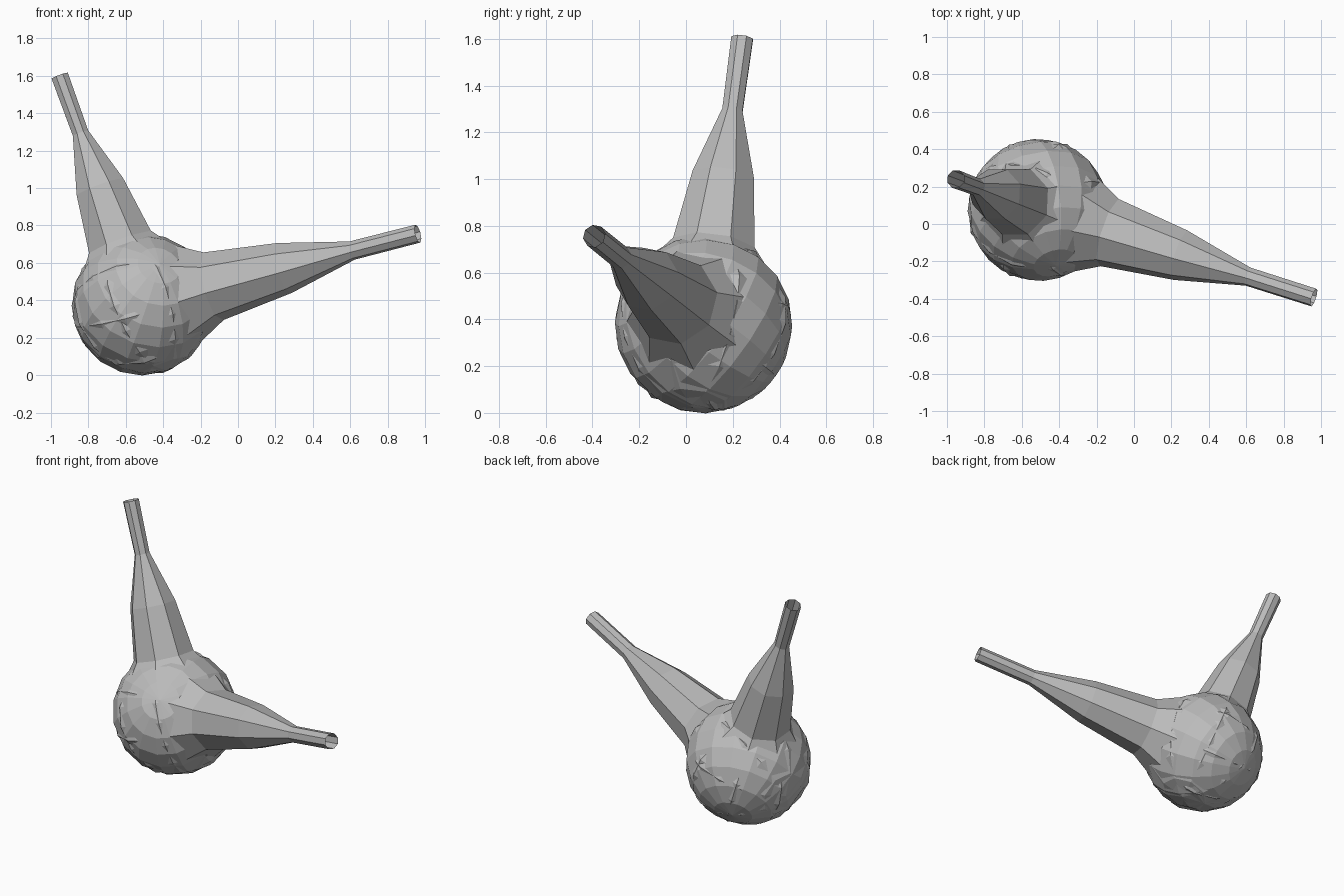
import bpy, bmesh, math
from mathutils import Vector

old = bpy.data.objects.get("Cube")
if old:
    bpy.data.objects.remove(old, do_unlink=True)

CENTRE = Vector((-0.51, 0.075, 0.378))
RADIUS = 0.38

# One plain grey for everything
grey = bpy.data.materials.new("plain_grey")
grey.use_nodes = True
grey.diffuse_color = (0.5, 0.5, 0.5, 1)
grey.node_tree.nodes["Principled BSDF"].inputs["Base Color"].default_value = (0.5, 0.5, 0.5, 1)


def finish(bm, name):
    bmesh.ops.recalc_face_normals(bm, faces=bm.faces)
    mesh = bpy.data.meshes.new(name)
    bm.to_mesh(mesh)
    bm.free()
    mesh.materials.append(grey)
    obj = bpy.data.objects.new(name, mesh)
    bpy.context.collection.objects.link(obj)
    return obj


def flask(name, tip, reference, phase, neck, sides=8):
    """Round-bottomed flask with an open neck, turned around the line to its tip."""
    axis = (Vector(tip) - CENTRE).normalized()
    a = Vector(reference)
    a = (a - axis * a.dot(axis)).normalized()
    b = axis.cross(a)
    bowl = [(-RADIUS * math.cos(t), RADIUS * math.sin(t))
            for t in (math.radians(d) for d in (22.5, 45, 67.5))]
    bm = bmesh.new()
    rings = []
    for dist, r in bowl + neck:
        ring = []
        for i in range(sides):
            t = math.radians(phase) + math.tau * i / sides
            ring.append(bm.verts.new(CENTRE + axis * dist + (a * math.cos(t) + b * math.sin(t)) * r))
        rings.append(ring)
    pole = bm.verts.new(CENTRE - axis * RADIUS)
    for i in range(sides):
        j = (i + 1) % sides
        bm.faces.new((pole, rings[0][j], rings[0][i]))
        for low, high in zip(rings, rings[1:]):
            bm.faces.new((low[i], low[j], high[j], high[i]))
    return finish(bm, name)


# Upright flask
flask("upper_flask", (-0.953, 0.24, 1.6), (0, -1, 0), 22.5,
      [(0.0, 0.385), (0.12, 0.365), (0.35, 0.19), (0.67, 0.143), (0.98, 0.047), (1.31, 0.05)])

# Sideways flask
flask("side_flask", (0.983, -0.4, 0.762), (0, 0, 1), 12,
      [(0.0, 0.385), (0.06, 0.375), (0.41, 0.19), (0.82, 0.14), (1.21, 0.051), (1.59, 0.05)])

# Round bulb shared by both flasks
bm = bmesh.new()
bmesh.ops.create_uvsphere(bm, u_segments=16, v_segments=10, radius=RADIUS)
bulb = finish(bm, "bulb")
bulb.location = CENTRE
bulb.rotation_euler = Vector((-0.24, 0.78, -0.57)).to_track_quat('Z', 'Y').to_euler()
